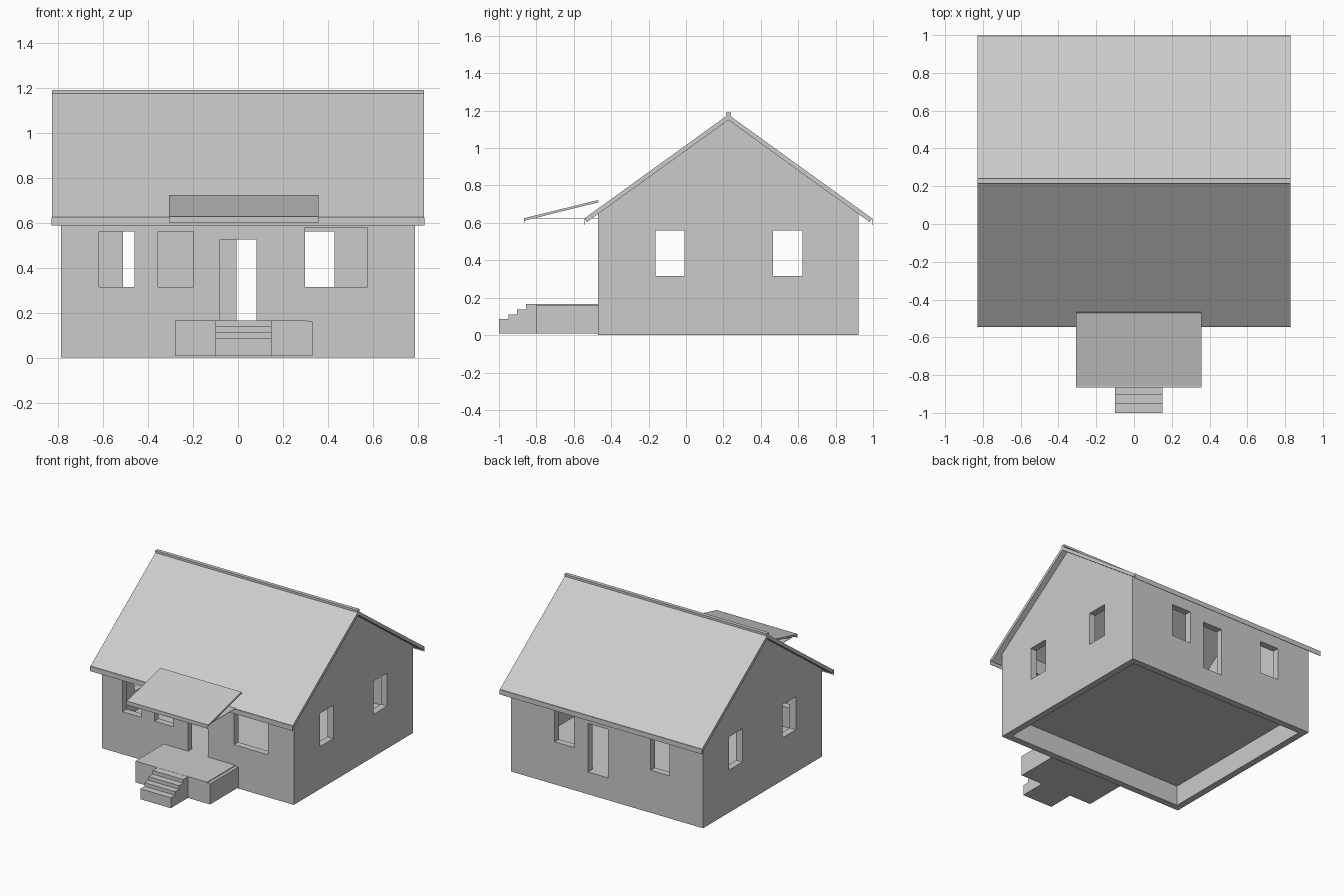
import bpy

if "Cube" in bpy.data.objects:
    bpy.data.objects.remove(bpy.data.objects["Cube"])

def link_mesh(name, verts, faces):
    me = bpy.data.meshes.new(name)
    me.from_pydata(verts, [], faces)
    ob = bpy.data.objects.new(name, me)
    bpy.context.collection.objects.link(ob)
    return ob

def prism(name, profile, x0, x1):
    """Extrude a counter-clockwise (y, z) profile along x."""
    n = len(profile)
    verts = [(x, y, z) for x in (x0, x1) for y, z in profile]
    faces = [tuple(range(n))[::-1], tuple(range(n, 2 * n))]
    faces += [(i, (i + 1) % n, (i + 1) % n + n, i + n) for i in range(n)]
    return link_mesh(name, verts, faces)

def box(name, x, y, z):
    return prism(name, [(y[0], z[0]), (y[1], z[0]), (y[1], z[1]), (y[0], z[1])], *x)

WX, Y0, Y1 = 0.786, -0.47, 0.923     # wall extents
T = 0.05                             # wall thickness
RY, RZ, SLOPE = 0.226, 1.15, 0.722   # ridge underside and roof pitch
FLOOR = 0.165

def under(y):
    return RZ - SLOPE * abs(y - RY)

def gable(y0, y1, z0, lift=0.0):
    return [(y0, z0), (y1, z0), (y1, under(y1) + lift), (RY, RZ + lift), (y0, under(y0) + lift)]

# House shell with gables
walls = prism("house_walls", gable(Y0, Y1, 0), -WX, WX)

# Cutters: room open to the roof, crawl space, windows and doors
inner_x, inner_y = (-WX + T, WX - T), (Y0 + T, Y1 - T)
cutters = [prism("room_cutter", gable(*inner_y, FLOOR, 0.05), *inner_x)]
cuts = [(inner_x, inner_y, (-0.1, 0.15))]
front, back = (Y0 - 0.1, Y0 + T + 0.02), (Y1 - T - 0.02, Y1 + 0.1)
WIN, DOOR = (0.315, 0.56), (FLOOR, 0.524)
cuts += [((-0.618, -0.46), front, WIN), ((-0.355, -0.198), front, WIN),
         ((0.297, 0.575), front, (0.315, 0.578)), ((-0.081, 0.083), front, DOOR),
         ((-0.511, -0.357), back, WIN), ((0.272, 0.43), back, WIN),
         ((-0.007, 0.155), back, DOOR)]
for s in (-1, 1):
    xs = sorted((s * (WX - T - 0.02), s * (WX + 0.1)))
    cuts += [(xs, (-0.162, -0.007), WIN), (xs, (0.464, 0.622), WIN)]
cutters += [box("opening_cutter", *c) for c in cuts]

bpy.context.view_layer.objects.active = walls
for cutter in cutters:
    cutter.hide_render = True
    m = walls.modifiers.new("opening", 'BOOLEAN')
    m.operation, m.solver, m.object = 'DIFFERENCE', 'EXACT', cutter
    bpy.ops.object.modifier_apply(modifier=m.name)
    bpy.data.objects.remove(cutter)

# Main roof: two pitched slabs, eave boards, ridge cap
RT, RUN = 0.029, 0.768
for s, label in ((-1, "front"), (1, "back")):
    e = RY + s * RUN
    prof = [(RY, RZ), (e - s * 0.012, under(e) + 0.0087), (e, under(e) + RT), (RY, RZ + RT)]
    if s < 0:
        prof.reverse()
    prism(label + "_roof_slab", prof, -0.828, 0.828)
    ys = sorted((e, e + s * 0.004))
    box(label + "_eave_board", (-0.83, 0.83), ys, (0.588, 0.624))
box("ridge_cap", (-0.828, 0.828), (RY - 0.012, RY + 0.015), (1.174, 1.19))

# Porch canopy: sloped panel, flat soffit, front board
CX = (-0.307, 0.358)
prism("canopy_panel", [(-0.863, 0.612), (-0.467, 0.71), (-0.47, 0.722), (-0.865, 0.625)], *CX)
box("canopy_soffit", CX, (-0.865, Y0), (0.624, 0.627))
box("canopy_front_board", CX, (-0.865, -0.863), (0.6, 0.628))

# Porch base and deck
box("porch_base", (-0.279, 0.332), (-0.80, Y0), (0.008, 0.16))
box("porch_deck", (-0.279, 0.308), (-0.80, Y0), (0.16, 0.166))

# Steps
steps = [(-1.0, 0.008), (-0.80, 0.008), (-0.80, 0.165)]
for y, hi, lo in ((-0.855, 0.165, 0.138), (-0.903, 0.138, 0.111), (-0.95, 0.111, 0.085)):
    steps += [(y, hi), (y, lo)]
steps.append((-1.0, 0.085))
prism("porch_steps", steps, -0.10, 0.15)
